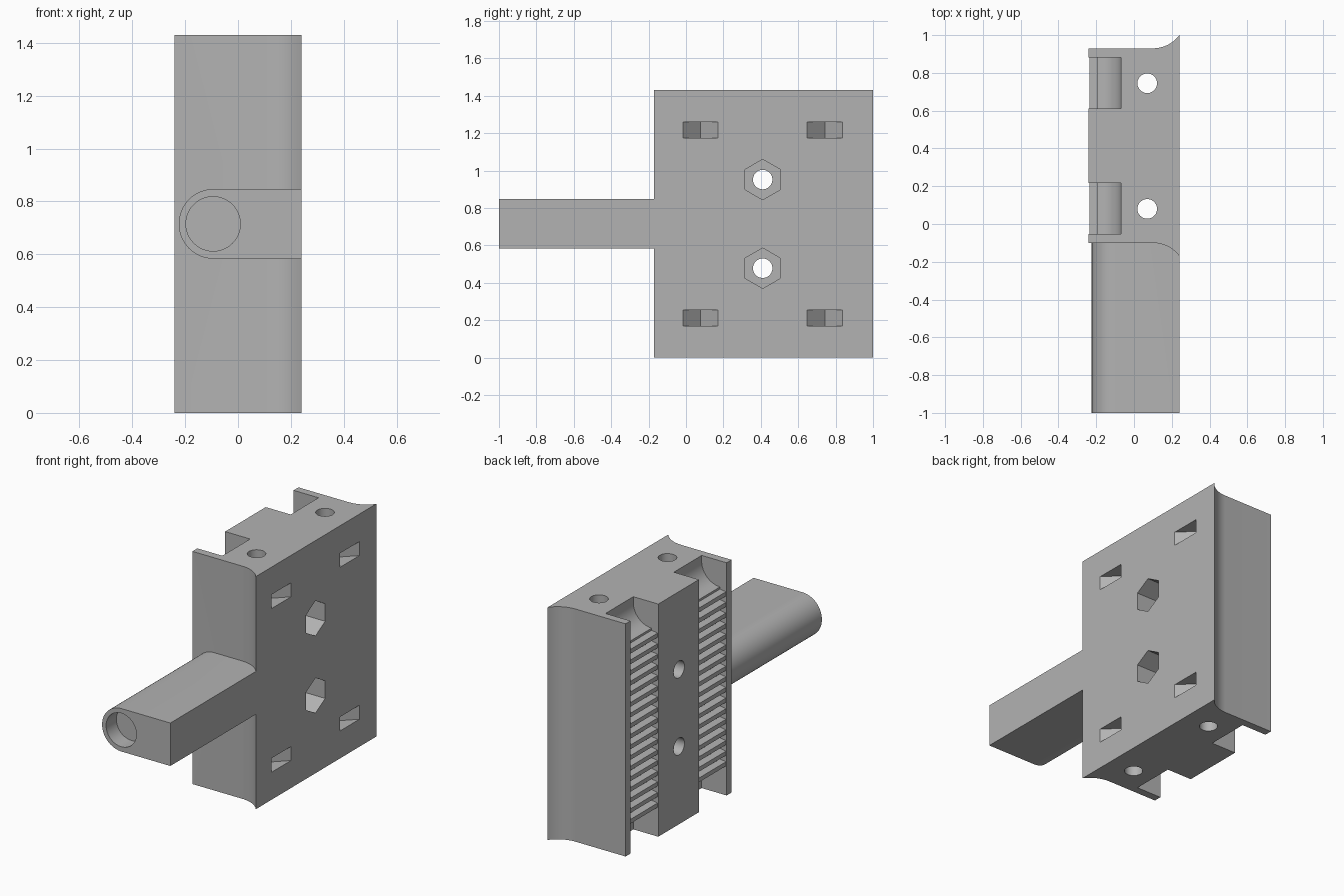
import bpy, bmesh
from math import sin, cos, pi, asin
from mathutils import Vector

cube = bpy.data.objects.get("Cube")
if cube:
    bpy.data.objects.remove(cube, do_unlink=True)

grey = bpy.data.materials.new("plain grey")
grey.use_nodes = True
grey.diffuse_color = (0.45, 0.45, 0.45, 1)
grey.node_tree.nodes["Principled BSDF"].inputs["Base Color"].default_value = (0.45, 0.45, 0.45, 1)

HEIGHT = 1.43
MID = HEIGHT / 2


def prism(name, points, axis, start, end):
    """Extrude a 2D outline along an axis; the outline uses the other two axes in order."""
    def place(p, t):
        v = list(p)
        v.insert("xyz".index(axis), t)
        return Vector(v)
    bm = bmesh.new()
    base = bm.faces.new([bm.verts.new(place(p, start)) for p in points])
    grown = bmesh.ops.extrude_face_region(bm, geom=[base])
    shift = place((0, 0), end - start)
    bmesh.ops.translate(bm, vec=shift, verts=[g for g in grown["geom"] if isinstance(g, bmesh.types.BMVert)])
    bmesh.ops.recalc_face_normals(bm, faces=bm.faces)
    mesh = bpy.data.meshes.new(name)
    bm.to_mesh(mesh)
    bm.free()
    mesh.materials.append(grey)
    obj = bpy.data.objects.new(name, mesh)
    bpy.context.collection.objects.link(obj)
    return obj


def arc(cx, cy, r, a, b, n):
    return [(cx + r * cos(a + (b - a) * i / n), cy + r * sin(a + (b - a) * i / n)) for i in range(n + 1)]


def ring(cx, cy, r, n=48, turn=0):
    return arc(cx, cy, r, turn, turn + 2 * pi, n)[:-1]


def combine(target, tool, operation="DIFFERENCE"):
    tool.hide_render = True
    mod = target.modifiers.new("combine", "BOOLEAN")
    mod.operation = operation
    mod.solver = "EXACT"
    mod.object = tool
    bpy.context.view_layer.objects.active = target
    bpy.ops.object.modifier_apply(modifier=mod.name)
    bpy.data.objects.remove(tool, do_unlink=True)


# Carriage block with flared edges along its flat side
centre_y, half = 0.415, 0.515
flare = arc(0.1, -half - 0.175, 0.175, pi / 2, pi / 2 - asin(0.8), 12)
flare[-1] = (0.24, -0.585)
lower = [(-0.24, -half)] + flare
outline = [(x, centre_y + y) for x, y in lower]
outline += [(x, centre_y - y) for x, y in reversed(lower)]
body = prism("carriage_block", outline, "z", 0, HEIGHT)

# Arm with a rounded edge
arm = [(0.24, MID - 0.132), (0.24, MID + 0.132)] + arc(-0.092, MID, 0.132, pi / 2, 3 * pi / 2, 32)
combine(body, prism("arm", arm, "y", -1, -0.08), "UNION")
combine(body, prism("arm_socket", ring(-0.094, MID, 0.103), "y", -1.1, -0.9))

# Toothed belt channels with scooped ends
TEETH, FLOOR, TIP, END = 17, -0.195, -0.235, 0.16
pitch = (HEIGHT - 2 * END) / TEETH
scoop = arc(FLOOR, END - 0.125, 0.125, 0, pi / 2, 12)
channel = [(-0.4, -0.1), (-0.07, -0.1)] + scoop
for i in range(TEETH):
    z = END + i * pitch
    channel += [(x, z + k * pitch) for x, k in
                ((FLOOR, 0.2), (TIP, 0.3), (TIP, 0.7), (FLOOR, 0.8))]
channel += [(x, HEIGHT - z) for x, z in reversed(scoop)]
channel += [(-0.07, HEIGHT + 0.1), (-0.4, HEIGHT + 0.1)]
for y0, y1 in ((-0.052, 0.218), (0.612, 0.882)):
    combine(body, prism("belt_channel", channel, "y", y0, y1))

# Lengthwise holes and V-shaped tie pockets
for y in (0.08, 0.745):
    combine(body, prism("long_hole", ring(0.07, y, 0.052), "z", -0.1, HEIGHT + 0.1))
for y in (0.078, 0.742):
    for z in (0.212, HEIGHT - 0.212):
        vee = [(0.3, y - 0.094), (0.24, y - 0.094), (0.145, y), (0.24, y + 0.094), (0.3, y + 0.094)]
        combine(body, prism("tie_pocket", vee, "z", z - 0.043, z + 0.043))

# Bolt holes with hexagonal nut pockets
for z in (MID - 0.237, MID + 0.237):
    combine(body, prism("bolt_hole", ring(0.41, z, 0.052), "x", -0.4, 0.4))
    combine(body, prism("nut_pocket", ring(0.41, z, 0.108, 6, pi / 2), "x", 0.0, 0.4))

bpy.ops.object.select_all(action="DESELECT")
body.select_set(True)
bpy.context.view_layer.objects.active = body
bpy.ops.object.shade_smooth_by_angle(angle=pi / 7)
